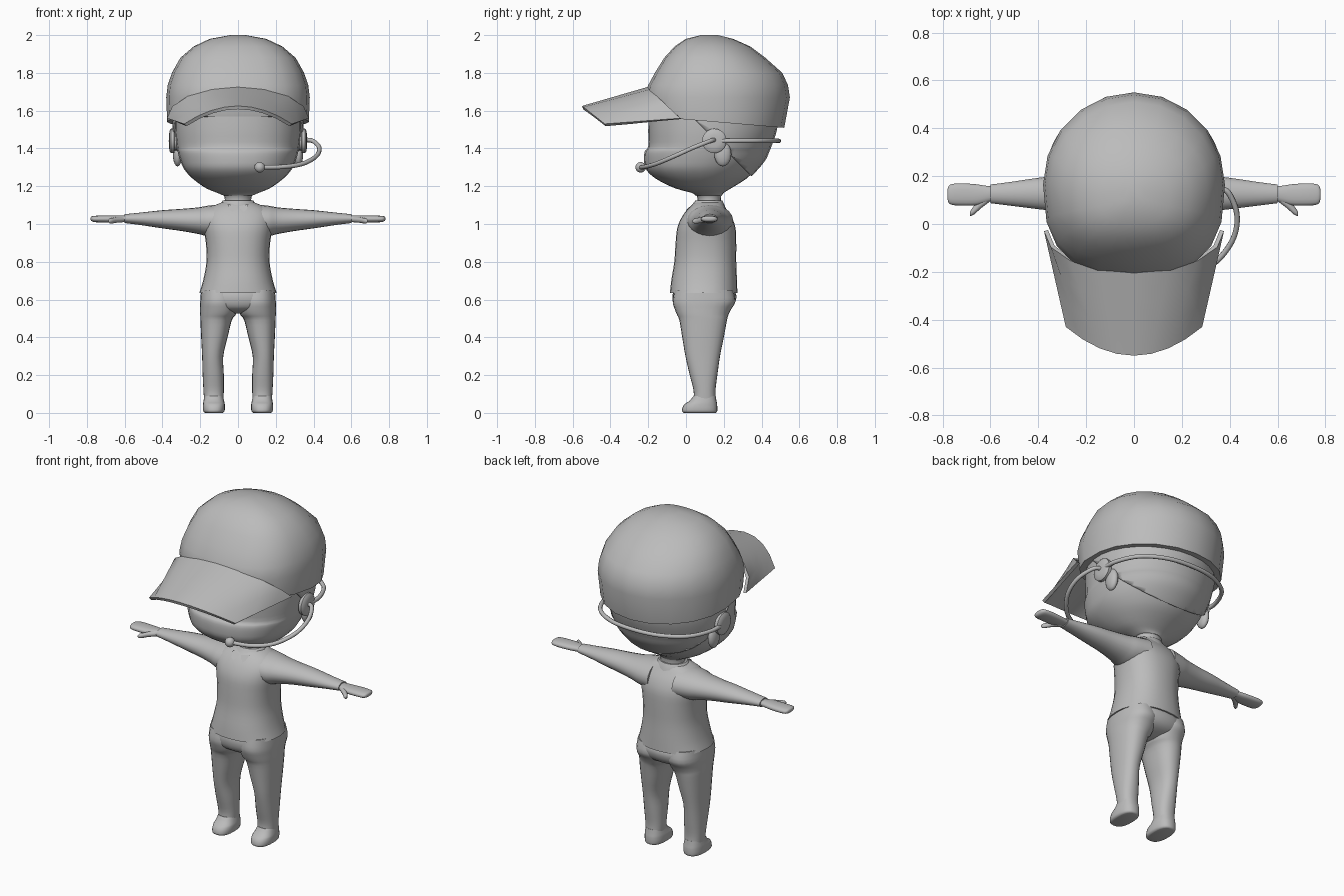
import bpy, bmesh, math
from mathutils import Vector

if "Cube" in bpy.data.objects:
    bpy.data.objects.remove(bpy.data.objects["Cube"])

grey = bpy.data.materials.new("plain grey")
grey.diffuse_color = (0.5, 0.5, 0.5, 1)
grey.use_nodes = True
grey.node_tree.nodes["Principled BSDF"].inputs["Base Color"].default_value = grey.diffuse_color


def finish(bm, name, mirror=False, angle=50):
    bmesh.ops.recalc_face_normals(bm, faces=bm.faces)
    me = bpy.data.meshes.new(name)
    bm.to_mesh(me)
    bm.free()
    ob = bpy.data.objects.new(name, me)
    bpy.context.collection.objects.link(ob)
    me.materials.append(grey)
    if mirror:
        m = ob.modifiers.new("mirror", 'MIRROR')
        m.use_mirror_merge = False
    bpy.ops.object.select_all(action='DESELECT')
    ob.select_set(True)
    bpy.context.view_layer.objects.active = ob
    bpy.ops.object.shade_smooth_by_angle(angle=math.radians(angle))
    return ob


def refine(rows, steps):
    # Catmull-Rom interpolation between rows of numbers
    out = []
    for i in range(len(rows) - 1):
        p = [rows[max(0, min(len(rows) - 1, i + k))] for k in (-1, 0, 1, 2)]
        for s in range(steps):
            t = s / steps
            out.append([0.5 * (2*b + (c-a)*t + (2*a-5*b+4*c-d)*t*t + (3*b-a-3*c+d)*t**3)
                        for a, b, c, d in zip(*p)])
    return out + [list(rows[-1])]


def loft(rows, axis='z', n=28, steps=3, front=2.0, back=2.0, caps=True):
    # each row: position, a0, a1, b0, b1 (extents of a rounded section)
    bm = bmesh.new()
    rings = []
    for t, a0, a1, b0, b1 in (refine(rows, steps) if steps > 1 else rows):
        ring = []
        for k in range(n):
            c, s = math.cos(2*math.pi*k/n), math.sin(2*math.pi*k/n)
            e = 2 / (front if s < 0 else back)
            a = (a0+a1)/2 + (a1-a0)/2 * math.copysign(abs(c)**e, c)
            b = (b0+b1)/2 + (b1-b0)/2 * math.copysign(abs(s)**e, s)
            ring.append(bm.verts.new((a, b, t) if axis == 'z' else (t, a, b)))
        rings.append(ring)
    for r, q in zip(rings, rings[1:]):
        for k in range(n):
            bm.faces.new((r[k], r[(k+1) % n], q[(k+1) % n], q[k]))
    if caps:
        bm.faces.new(rings[0])
        bm.faces.new(rings[-1])
    return bm


def sym(rows):
    return [(z, -w, w, f, b) for z, w, f, b in rows]


def tube(name, pts, radius):
    cu = bpy.data.curves.new(name, 'CURVE')
    cu.dimensions = '3D'
    cu.bevel_depth, cu.bevel_resolution, cu.use_fill_caps = radius, 2, True
    sp = cu.splines.new('POLY')
    path = refine(pts, 6)
    sp.points.add(len(path) - 1)
    for p, co in zip(sp.points, path):
        p.co = (*co, 1)
    sp.use_smooth = True
    cu.materials.append(grey)
    bpy.context.collection.objects.link(bpy.data.objects.new(name, cu))


def ball(name, centre, size, mirror=False):
    bm = bmesh.new()
    bmesh.ops.create_uvsphere(bm, u_segments=16, v_segments=10, radius=1)
    for v in bm.verts:
        v.co = Vector(centre) + Vector([v.co[i] * size[i] for i in range(3)])
    finish(bm, name, mirror)


# Head, with an overhanging lower face
head = [(1.15, .075, .05, .19), (1.165, .11, .03, .20), (1.19, .17, -.06, .24),
        (1.24, .24, -.16, .32), (1.29, .285, -.212, .37), (1.34, .307, -.222, .41),
        (1.385, .32, -.218, .43), (1.41, .325, -.20, .44), (1.50, .335, -.20, .47),
        (1.62, .335, -.195, .48)]
finish(loft(sym(head), front=2.3), "head")

# Hair shell around the back of the head, cut along a diagonal hairline
bm = loft(sym([(z, w + .012, f, b + .012) for z, w, f, b in head]), caps=False)
bmesh.ops.bisect_plane(bm, geom=bm.verts[:] + bm.edges[:] + bm.faces[:],
                       plane_co=(0, .25, 1.35), plane_no=(0, 1, 1), clear_inner=True)
hair = finish(bm, "hair")
s = hair.modifiers.new("thickness", 'SOLIDIFY')
s.thickness, s.offset = .012, -1

# Cap crown, low-poly, its rim dropping toward the back
crown = [(1.55, .375, -.20, .52), (1.67, .38, -.22, .55), (1.735, .372, -.20, .54),
         (1.80, .35, -.165, .51), (1.88, .305, -.115, .42), (1.94, .235, -.06, .34),
         (1.98, .15, .00, .25), (2.0, .04, .08, .17)]
bm = loft(sym(crown), n=20, steps=1, front=2.6)
for v in bm.verts:
    if v.co.z < 1.6:
        v.co.z -= .085 * (v.co.y - .04)
finish(bm, "cap_crown", angle=60)

# Cap brim, arched from side to side
bm = bmesh.new()
cols = []
for k in range(9):
    t = k / 4 - 1
    a = t * math.pi / 2
    inner = Vector((.376 * math.sin(a), -.03 - .175 * math.cos(a), 1.56 + .165 * math.cos(a)))
    outer = Vector((.285 * t, -.55 + .12 * t * t, 1.625 - .095 * t * t))
    cols.append([bm.verts.new(inner.lerp(outer, f)) for f in (0, .33, .67, 1)])
for p, q in zip(cols, cols[1:]):
    for j in range(3):
        bm.faces.new((p[j], q[j], q[j+1], p[j+1]))
bmesh.ops.recalc_face_normals(bm, faces=bm.faces)
if sum(f.normal.z for f in bm.faces) < 0:
    bmesh.ops.reverse_faces(bm, faces=bm.faces)
bmesh.ops.solidify(bm, geom=bm.faces[:], thickness=.018)
finish(bm, "cap_brim", angle=40)

# Ears and headset
ball("ear", (.32, .195, 1.37), (.025, .045, .065), True)
pad = [(.30, .05), (.335, .05), (.338, .065), (.355, .065), (.362, .055), (.366, .03)]
finish(loft([(x, .15-r, .15+r, 1.44-r, 1.44+r) for x, r in pad], 'x', n=20, steps=1),
       "ear_pad", True, 35)
half = [(.35, .15, 1.44), (.352, .26, 1.44), (.29, .39, 1.44), (.16, .47, 1.44)]
tube("headset_band", half + [(0, .492, 1.44)] + [(-x, y, z) for x, y, z in half[::-1]], .012)
tube("microphone_boom", [(.35, .15, 1.445), (.395, .13, 1.44), (.43, .04, 1.405),
                         (.415, -.06, 1.36), (.345, -.155, 1.32), (.24, -.215, 1.303),
                         (.115, -.24, 1.30)], .012)
ball("microphone", (.115, -.24, 1.30), (.028, .028, .028))

# Neck
finish(loft(sym([(1.08, .075, .06, .185), (1.13, .07, .062, .185), (1.16, .08, .05, .19),
                 (1.18, .11, .03, .21)]), n=20), "neck")

# Shirt body
finish(loft(sym([(.635, .205, -.085, .272), (.70, .185, -.078, .27), (.80, .167, -.062, .266),
                 (.90, .17, -.055, .266), (.98, .183, -.046, .262), (1.04, .185, -.02, .24),
                 (1.085, .15, .015, .21), (1.115, .085, .05, .19)]),
            front=2.3, back=2.3), "shirt_body")

# Sleeves
finish(loft([(.08, .00, .25, .93, 1.105), (.16, .01, .235, .935, 1.097),
             (.21, .03, .222, .947, 1.088), (.30, .05, .205, .963, 1.08),
             (.40, .062, .193, .977, 1.073), (.52, .077, .175, .995, 1.06),
             (.60, .087, .165, 1.005, 1.052)], 'x', n=20), "sleeve", True)

# Hands and thumbs
finish(loft([(.58, .10, .155, 1.012, 1.045), (.62, .088, .16, 1.01, 1.045),
             (.66, .078, .166, 1.008, 1.045), (.72, .077, .17, 1.008, 1.045),
             (.76, .08, .167, 1.01, 1.043), (.775, .09, .157, 1.015, 1.04),
             (.78, .11, .14, 1.022, 1.034)], 'x', n=16, front=2.3, back=2.3), "hand", True)
finish(loft([(.60, .095, .13, 1.01, 1.04), (.64, .065, .105, 1.007, 1.037),
             (.665, .042, .08, 1.003, 1.032), (.68, .034, .06, 1.003, 1.028),
             (.686, .035, .047, 1.01, 1.022)], 'x', n=12), "thumb", True)

# Collar ring and two pointed flaps
finish(loft(sym([(1.085, .105, .015, .21), (1.105, .095, .035, .202), (1.125, .08, .05, .192)]),
            n=20), "collar")
bm = bmesh.new()
bm.faces.new([bm.verts.new(p) for p in ((.004, .022, 1.095), (.055, .032, 1.105),
                                        (.045, .003, 1.075), (.02, -.004, 1.058))])
bmesh.ops.solidify(bm, geom=bm.faces[:], thickness=.006)
finish(bm, "collar_flap", True)

# Trousers: hips and legs
finish(loft(sym([(.66, .19, -.06, .25), (.62, .197, -.072, .267), (.575, .19, -.066, .255),
                 (.545, .14, -.04, .22), (.525, .06, .03, .15)]), front=2.4, back=2.4), "hips")
finish(loft([(.65, 0, .195, -.06, .25), (.59, 0, .2, -.07, .262), (.55, .002, .2, -.06, .24),
             (.52, .012, .2, -.048, .225), (.49, .033, .199, -.035, .217),
             (.40, .055, .195, -.02, .20), (.30, .078, .19, -.003, .18),
             (.20, .075, .187, .02, .166), (.12, .075, .183, .04, .156),
             (.075, .077, .18, .04, .157)], n=24, front=2.3, back=2.3), "leg", True)

# Feet
finish(loft([(.09, .08, .178, .04, .157), (.06, .073, .183, .015, .162),
             (.045, .07, .185, -.01, .165), (.015, .07, .185, -.022, .166),
             (.004, .075, .18, -.018, .163), (0, .082, .173, -.01, .156)],
            n=24, steps=2, front=2.5, back=2.5), "foot", True)
